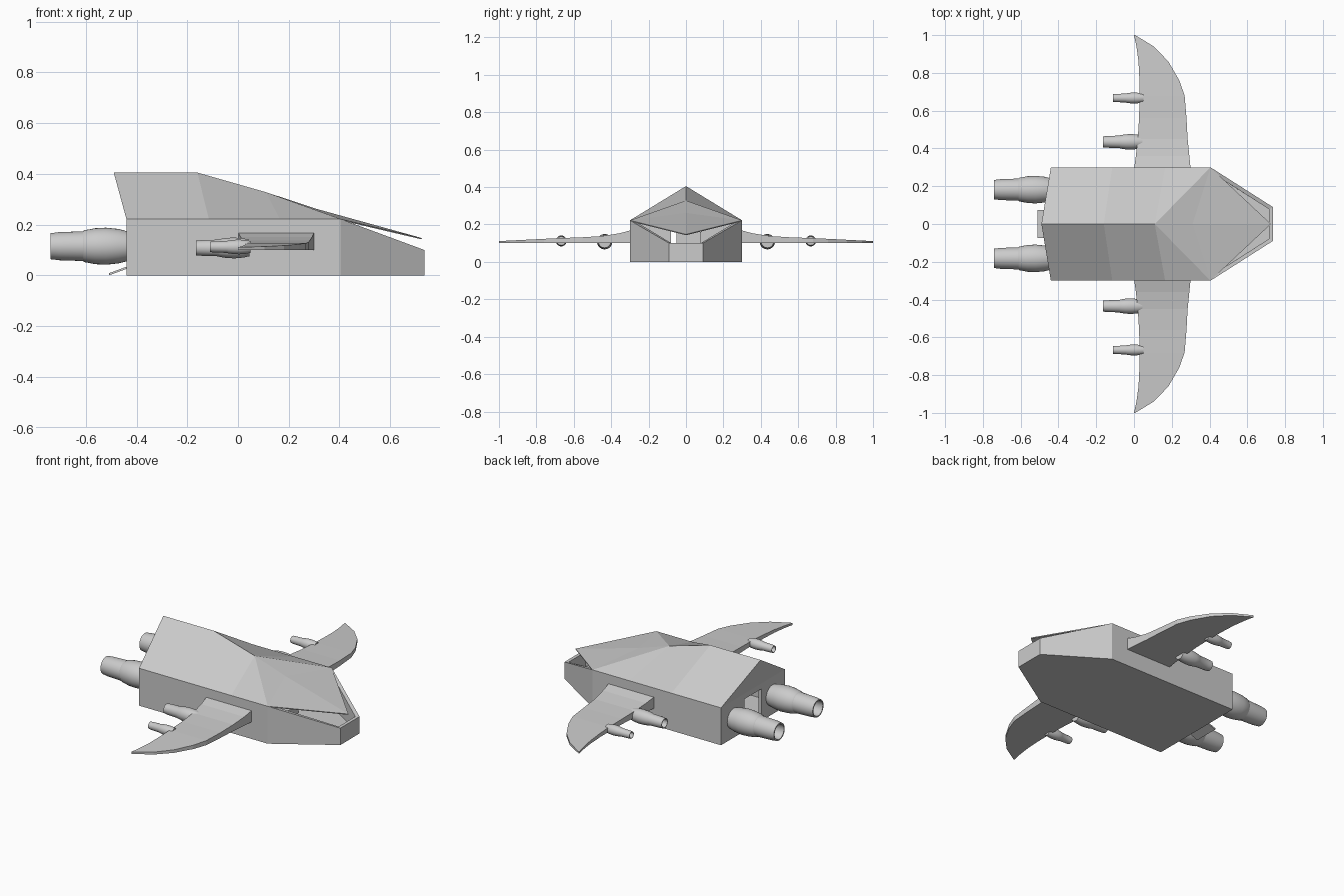
import bpy, bmesh, math

if "Cube" in bpy.data.objects:
    bpy.data.objects.remove(bpy.data.objects["Cube"])

GREY = bpy.data.materials.new("hull grey")
GREY.diffuse_color = (0.6, 0.6, 0.6, 1)
GREY.use_nodes = True
GREY.node_tree.nodes["Principled BSDF"].inputs["Base Color"].default_value = GREY.diffuse_color


def make(name, verts, faces, thick=0.0, recalc=True):
    bm = bmesh.new()
    vs = [bm.verts.new(v) for v in verts]
    for f in faces:
        bm.faces.new([vs[i] for i in f])
    bmesh.ops.remove_doubles(bm, verts=bm.verts, dist=1e-5)
    if recalc:
        bmesh.ops.recalc_face_normals(bm, faces=bm.faces)
    me = bpy.data.meshes.new(name)
    bm.to_mesh(me)
    bm.free()
    me.materials.append(GREY)
    ob = bpy.data.objects.new(name, me)
    bpy.context.collection.objects.link(ob)
    if thick:
        m = ob.modifiers.new("thickness", 'SOLIDIFY')
        m.thickness, m.offset, m.use_even_offset = thick, -1, True
    return ob


def box(name, x0, x1, y0, y1, z0, z1):
    v = [(x, y, z) for x in (x0, x1) for y in (y0, y1) for z in (z0, z1)]
    return make(name, v, [(0, 1, 3, 2), (4, 6, 7, 5), (0, 4, 5, 1),
                          (2, 3, 7, 6), (0, 2, 6, 4), (1, 5, 7, 3)])


# Open hull: floor, side walls and tapering nose (back wall is separate)
EAVE, W, BACK, FRONT, NOSE, NW = 0.222, 0.30, -0.44, 0.405, 0.735, 0.09
plan = [(BACK, W, EAVE), (FRONT, W, EAVE), (NOSE, NW, 0.10),
        (NOSE, -NW, 0.10), (FRONT, -W, EAVE), (BACK, -W, EAVE)]
verts = [(x, y, 0) for x, y, z in plan] + [(x, y, z) for x, y, z in plan]
faces = [tuple(range(6))] + [(i + 1, i, i + 6, i + 7) for i in range(5)]
make("hull", verts, faces, 0.02, recalc=False)

# Back wall around the doorway, and the lowered ramp
for name, y0, y1, z0, z1 in (("back_wall_left", 0.08, W, 0, EAVE),
                             ("back_wall_right", -W, -0.08, 0, EAVE),
                             ("door_lintel", -0.08, 0.08, 0.19, EAVE),
                             ("door_sill", -0.08, 0.08, 0, 0.03)):
    box(name, BACK, BACK + 0.02, y0, y1, z0, z1)
make("ramp", [(-0.51, -0.075, 0.008), (-0.51, 0.075, 0.008), (BACK, 0.075, 0.034),
              (BACK, -0.075, 0.034)], [(3, 2, 1, 0)], 0.008, recalc=False)

# Faceted gable roof, fanning out from the front corners to a pointed tip
ridge = [(-0.49, 0.405), (-0.16, 0.405), (0.11, 0.328), (0.31, 0.262), (0.725, 0.147)]
eave = [BACK, -0.115, 0.165, FRONT]
verts = [(x, 0, z) for x, z in ridge]
verts += [(x, -W, EAVE) for x in eave] + [(x, W, EAVE) for x in eave]
faces = [(0, 9, 5)]
for s, e in ((1, 5), (-1, 9)):
    side = [(0, e, e + 1, 1), (1, e + 1, e + 2, 2), (2, e + 2, e + 3),
            (2, e + 3, 3), (3, e + 3, 4)]
    faces += [f[::s] for f in side]
make("roof", verts, faces, 0.005, recalc=False)

# Pilot seat inside the cabin
box("seat_base", 0.22, 0.34, -0.05, 0.08, 0.02, 0.07)
box("seat_back", 0.20, 0.22, -0.05, 0.08, 0.02, 0.16)

# Curved wings: stations of (y, trailing x, leading x, top z) over a flat underside
stations = [(0.29, 0.0, 0.30, 0.17), (0.36, 0.01, 0.293, 0.152), (0.45, 0.02, 0.284, 0.138),
            (0.56, 0.027, 0.278, 0.131), (0.68, 0.03, 0.268, 0.127), (0.76, 0.029, 0.24, 0.123),
            (0.86, 0.024, 0.182, 0.118), (0.94, 0.013, 0.105, 0.114), (1.0, 0.0, 0.006, 0.111)]
for side, s in (("left", 1), ("right", -1)):
    verts, faces = [], []
    for y, x0, x1, z in stations:
        verts += [(x0, s * y, 0.10), (x1, s * y, 0.10), (x1, s * y, z), (x0, s * y, z)]
    n = len(stations)
    for i in range(n - 1):
        for k in range(4):
            a, b = 4 * i + k, 4 * i + (k + 1) % 4
            faces.append((a, b, b + 4, a + 4))
    faces += [(0, 1, 2, 3), tuple(range(4 * n - 4, 4 * n))]
    make(side + "_wing", verts, faces)


# Lathed engines with bulged casing and hollow nozzle: (fraction of length, radius)
PROFILE = [(1, 0), (1, 0.80), (0.88, 0.93), (0.72, 1.0), (0.58, 0.97), (0.44, 0.86),
           (0.42, 0.80), (0.12, 0.76), (0, 0.70), (0, 0.60), (0.18, 0.55), (0.25, 0)]


def engine(name, x0, x1, y, z, r, n=32):
    verts, faces = [], []
    for t, k in PROFILE:
        for j in range(n):
            a = 2 * math.pi * j / n
            verts.append((x0 + t * (x1 - x0), y + r * k * math.cos(a), z + r * k * math.sin(a)))
    for i in range(1, len(PROFILE) - 2):
        for j in range(n):
            q = (j + 1) % n
            faces.append((i * n + j, i * n + q, i * n + n + q, i * n + n + j))
    faces.append(tuple(range(n, 2 * n)))
    last = (len(PROFILE) - 2) * n
    faces.append(tuple(range(last, last + n)))
    used = sorted({i for f in faces for i in f})
    remap = {v: i for i, v in enumerate(used)}
    ob = make(name, [verts[i] for i in used], [tuple(remap[i] for i in f) for f in faces])
    bpy.context.view_layer.objects.active = ob
    ob.select_set(True)
    bpy.ops.object.shade_smooth_by_angle(angle=math.radians(30))
    ob.select_set(False)


for side, s in (("left", 1), ("right", -1)):
    engine(side + "_main_engine", -0.74, BACK + 0.005, s * 0.182, 0.115, 0.073)
    engine(side + "_inner_wing_engine", -0.165, 0.045, s * 0.435, 0.108, 0.041)
    engine(side + "_outer_wing_engine", -0.11, 0.05, s * 0.667, 0.112, 0.029)
